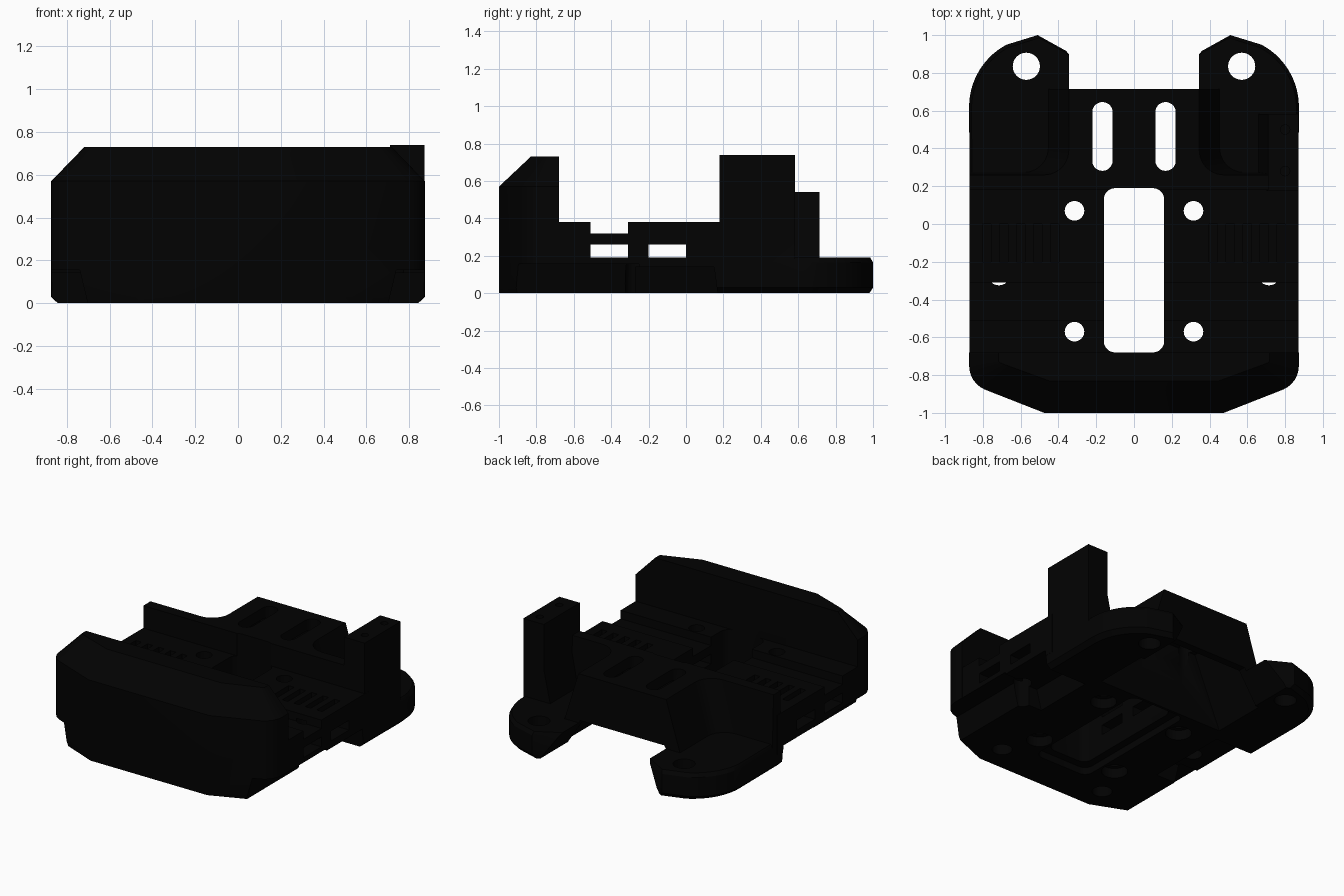
import bpy, bmesh, math

if "Cube" in bpy.data.objects:
    bpy.data.objects.remove(bpy.data.objects["Cube"])

black = bpy.data.materials.new("matte_black")
black.diffuse_color = (0.0006, 0.0006, 0.0006, 1)
black.use_nodes = True
black.node_tree.nodes["Principled BSDF"].inputs["Base Color"].default_value = black.diffuse_color


def loft(name, levels):
    """Solid through stacked outlines: [(z, points), ...]."""
    bm = bmesh.new()
    rings = [[bm.verts.new((x, y, z)) for x, y in pts] for z, pts in levels]
    n = len(rings[0])
    for a, b in zip(rings, rings[1:]):
        for i in range(n):
            j = (i + 1) % n
            bm.faces.new((a[i], a[j], b[j], b[i]))
    bm.faces.new(rings[0][::-1])
    bm.faces.new(rings[-1])
    bmesh.ops.recalc_face_normals(bm, faces=bm.faces)
    me = bpy.data.meshes.new(name)
    bm.to_mesh(me)
    bm.free()
    ob = bpy.data.objects.new(name, me)
    bpy.context.collection.objects.link(ob)
    me.materials.append(black)
    return ob


def rect(x0, x1, y0, y1):
    return [(x0, y0), (x1, y0), (x1, y1), (x0, y1)]


def box(name, x0, x1, y0, y1, z0, z1):
    return loft(name, [(z0, rect(x0, x1, y0, y1)), (z1, rect(x0, x1, y0, y1))])


def arc(cx, cy, r, a0, a1, n):
    return [(cx + r * math.cos(math.radians(a0 + (a1 - a0) * i / n)),
             cy + r * math.sin(math.radians(a0 + (a1 - a0) * i / n))) for i in range(n + 1)]


def circle(cx, cy, r):
    return arc(cx, cy, r, 0, 345, 23)


def rounded(cx, cy, hx, hy, r):
    """Rounded rectangle outline."""
    out = []
    for sx, sy, a in ((1, 1, 0), (-1, 1, 90), (-1, -1, 180), (1, -1, 270)):
        out += arc(cx + sx * (hx - r), cy + sy * (hy - r), r, a, a + 90, 6)
    return out


def mirrored(half):
    """Close a right-hand half outline across x = 0."""
    return half + [(-x, y) for x, y in reversed(half)]


def scaled(pts, sx, sy):
    return [(x * sx, y * sy) for x, y in pts]


def combine(target, other, op):
    m = target.modifiers.new(op, 'BOOLEAN')
    m.operation, m.object, m.solver = op, other, 'EXACT'
    bpy.context.view_layer.objects.active = target
    bpy.ops.object.modifier_apply(modifier=m.name)
    bpy.data.objects.remove(other, do_unlink=True)


# Base plate with two rear lugs
front = [(.475, -1)] + arc(.735, -.75, .138, -66, 0, 6)
lug = arc(.50, .62, .373, 0, 62, 14) + [(.51, 1), (.348, .91), (.348, .72)]
plate = mirrored([(.47, -.98), (.77, -.85), (.835, -.81), (.865, -.75)] + lug)
body = loft("mount_body", [(0, scaled(plate, .965, .98)), (.03, plate),
                           (.165, plate), (.19, scaled(plate, .985, .985))])

# Tall front bumper with bevelled top
outline = mirrored(front + [(.873, -.68)])
top = mirrored([(.45, -.83), (.66, -.753), (.67, -.749), (.68, -.746), (.69, -.742),
                (.70, -.738), (.71, -.734), (.718, -.725), (.718, -.68)])
bumper = loft("bumper", [(0, scaled(outline, .965, 1)), (.03, outline), (.57, outline), (.73, top)])

# Deck between bumper and rear housing
deck = box("deck", -.872, .872, -.72, .22, .1, .38)


# Rear housing: cross wall flowing into a central block with sloped sides
def housing_outline(w, wy):
    return mirrored([(.87, .18), (.87, wy), (w + .13, wy)]
                    + arc(w + .13, wy + .13, .13, 270, 180, 6)[1:] + [(w, .715)])


housing = loft("housing", [(.12, housing_outline(.475, .275)), (.54, housing_outline(.345, .26))])

# Right-hand post, flaring inward at its foot
post = loft("post", [(.1, rect(.64, .871, .178, .582)), (.42, rect(.71, .871, .178, .582)),
                     (.74, rect(.71, .871, .178, .582))])

for part in (bumper, deck, housing, post):
    combine(body, part, 'UNION')

cutters = []


def prism_cut(pts, z0=-.2, z1=1):
    cutters.append(loft("cutter", [(z0, pts), (z1, pts)]))


def box_cut(*dims):
    cutters.append(box("cutter", *dims))


# Hollow below the rear housing, open between the lugs
cutters.append(loft("cutter", [(-.05, rect(-.52, .52, .26, .66)), (.46, rect(-.26, .26, .30, .66))]))
cutters.append(loft("cutter", [(-.05, rect(-.50, .50, .6, 1.1)), (.21, rect(-.33, .33, .6, 1.1))]))

# Central opening and shallow underside pocket
prism_cut(rounded(0, -.245, .16, .435, .06))
prism_cut(rounded(0, -.245, .215, .49, .06), -.1, .05)

# Crosswise strap channels and top notch
box_cut(-1, 1, -.51, -.31, .19, .26)
box_cut(-1, 1, -.20, 0, .191, .26)
box_cut(-1, 1, -.511, -.309, .32, .5)

for s in (-1, 1):
    # Relieved lower side edges: shallow at the front, deeper behind
    split = -.27 if s > 0 else -.43
    for xi, y0, y1, h in ((.70, -1.1, split + .02, .155), (.55, split, .15, .14)):
        foot, roof = sorted((s * xi, s * 1.1)), sorted((s * (xi + .04), s * 1.1))
        cutters.append(loft("cutter", [(-.01, rect(*foot, y0, y1 + .02)), (h, rect(*roof, y0, y1))]))
    # Mounting holes, lug holes and rear slots
    for y in (.07, -.57):
        prism_cut(circle(s * .315, y, .052))
        prism_cut(circle(s * .315, y, .085), -.1, .07)
    prism_cut(arc(s * .57, .835, .072, 0, 348.75, 31))
    prism_cut(arc(s * .167, .592, .054, 0, 180, 10) + arc(s * .167, .335, .054, 180, 360, 10))
    # Blind screw holes below the bumper and under the raised deck edge
    prism_cut(circle(s * .42, -.82, .065), -.1, .1)
    prism_cut(circle(s * .715, -.265, .06), -.1, .34)
    # Grip grooves
    for i in range(5):
        x = s * (.42 + i * .09)
        box_cut(x - .022, x + .022, -.20, 0, .345, .5)

# Screw holes in the post top
for y in (.28, .50):
    prism_cut(circle(.80, y, .025), .64, .9)

for c in cutters:
    combine(body, c, 'DIFFERENCE')

# Crisp machined edges, smooth curves
bpy.ops.object.select_all(action='DESELECT')
body.select_set(True)
bpy.context.view_layer.objects.active = body
bpy.ops.object.shade_smooth_by_angle(angle=math.radians(30))
